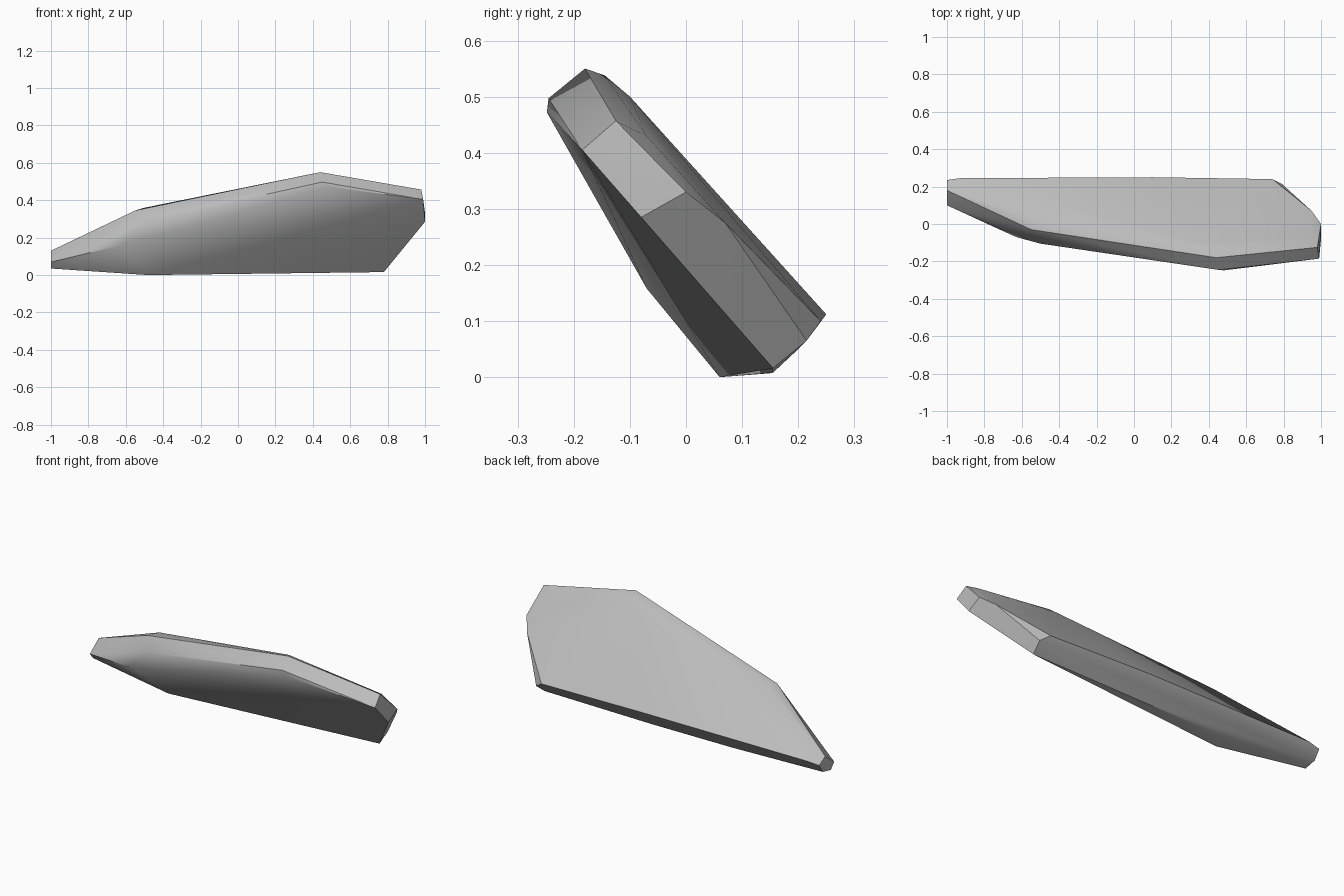
import bpy, bmesh, math

default_cube = bpy.data.objects.get("Cube")
if default_cube:
    bpy.data.objects.remove(default_cube, do_unlink=True)


def make_material(name, colour):
    material = bpy.data.materials.new(name)
    material.use_nodes = True
    material.diffuse_color = colour
    shader = next(n for n in material.node_tree.nodes if n.type == 'BSDF_PRINCIPLED')
    shader.inputs["Base Color"].default_value = colour
    shader.inputs["Roughness"].default_value = 0.8
    return material


def hull_object(name, outlines, material):
    """Wrap a faceted solid around a few outlines and smooth the soft edges."""
    bm = bmesh.new()
    for outline in outlines:
        for point in outline:
            bm.verts.new(point)
    result = bmesh.ops.convex_hull(bm, input=bm.verts[:])
    unused = {v for v in result["geom_interior"] + result["geom_unused"]
              if isinstance(v, bmesh.types.BMVert)}
    bmesh.ops.delete(bm, geom=list(unused), context='VERTS')
    bmesh.ops.dissolve_limit(bm, angle_limit=math.radians(1),
                             verts=bm.verts[:], edges=bm.edges[:])
    bmesh.ops.recalc_face_normals(bm, faces=bm.faces[:])
    mesh = bpy.data.meshes.new(name)
    bm.to_mesh(mesh)
    bm.free()
    mesh.materials.append(material)
    obj = bpy.data.objects.new(name, mesh)
    bpy.context.collection.objects.link(obj)
    bpy.ops.object.select_all(action='DESELECT')
    obj.select_set(True)
    bpy.context.view_layer.objects.active = obj
    bpy.ops.object.shade_smooth_by_angle(angle=math.radians(30))
    return obj


stone_grey = make_material("stone grey", (0.5, 0.5, 0.5, 1))

# Ridge around the upper edge of the broad back face
ridge = [(-1, .18, .13), (-.88, .13, .187), (-.55, -.03, .345),
         (.44, -.18, .55), (.98, -.125, .457)]

# Soft inner rim of the back face
inner_rim = [(-.5, .01, .36), (.42, -.145, .538), (.38, -.1, .5),
             (.95, -.07, .43), (1, 0, .33), (.95, .07, .275)]

# Lower edge of the back face
back_edge = [(-1, .235, .1), (-.93, .245, .11), (.1, .25, .112),
             (.74, .24, .1), (.79, .215, .065)]

# Edge around the underside of the slab
front_edge = [(-1, .1, .07), (-.5, -.105, .29), (.45, -.245, .497),
              (.48, -.248, .472), (.99, -.185, .405), (1, -.08, .285),
              (-.63, -.07, .158)]

# Narrow base on which the slab rests
base = [(-1, .13, .035), (-1, .2, .05), (-.48, .06, 0), (-.4, .15, .007),
        (.1, .155, .008), (.78, .155, .016)]

hull_object("stone_slab", [ridge, inner_rim, back_edge, front_edge, base], stone_grey)
